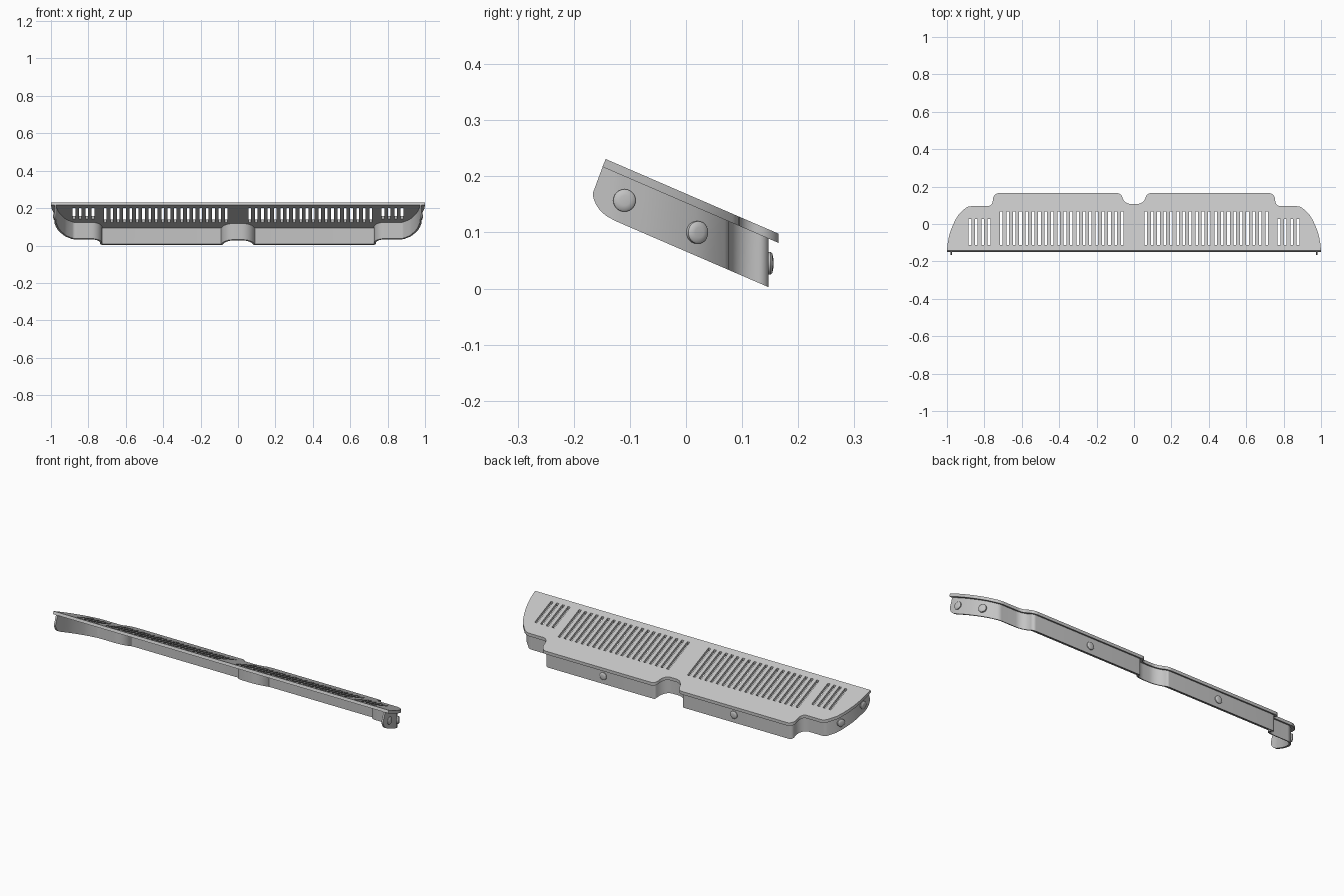
import bpy, bmesh, math
from mathutils import Vector, Matrix

cube = bpy.data.objects.get("Cube")
if cube:
    bpy.data.objects.remove(cube, do_unlink=True)

SLOPE = 0.432                      # the whole tray tilts down to the back
top_z = lambda y: 0.169 - SLOPE * y
under_z = lambda y: 0.1525 - SLOPE * y
rim_z = lambda y: 0.066 - SLOPE * y

grey = bpy.data.materials.new("metal_grey")
grey.use_nodes = True
COLOUR = (0.55, 0.55, 0.55, 1)
grey.diffuse_color = COLOUR
grey.node_tree.nodes["Principled BSDF"].inputs["Base Color"].default_value = COLOUR


def finish(bm, name):
    bmesh.ops.recalc_face_normals(bm, faces=bm.faces)
    mesh = bpy.data.meshes.new(name)
    bm.to_mesh(mesh)
    bm.free()
    mesh.materials.append(grey)
    obj = bpy.data.objects.new(name, mesh)
    bpy.context.collection.objects.link(obj)
    return obj


def activate(obj):
    bpy.ops.object.select_all(action='DESELECT')
    obj.select_set(True)
    bpy.context.view_layer.objects.active = obj


def smooth(obj):
    activate(obj)
    bpy.ops.object.shade_smooth_by_angle(angle=math.radians(35))


def fillet(corners, steps=8):
    """Round each (x, y, radius) corner of an open path with an arc."""
    pts = []
    for i, (x, y, r) in enumerate(corners):
        p = Vector((x, y))
        if r == 0:
            pts.append(p)
            continue
        a = (Vector(corners[i - 1][:2]) - p).normalized()
        b = (Vector(corners[i + 1][:2]) - p).normalized()
        half = a.angle(b) / 2
        centre = p + (a + b).normalized() * (r / math.sin(half))
        start = p + a * (r / math.tan(half)) - centre
        end = p + b * (r / math.tan(half)) - centre
        sweep = start.angle_signed(end)
        for k in range(steps + 1):
            pts.append(centre + Matrix.Rotation(-sweep * k / steps, 2) @ start)
    return pts


def inset(pts, d):
    """Shift an open path inward, away from the outer side."""
    out = []
    for i, p in enumerate(pts):
        t = (pts[min(i + 1, len(pts) - 1)] - pts[max(i - 1, 0)]).normalized()
        out.append(p - Vector((-t.y, t.x)) * d)
    return out


def mirrored(half):
    return [Vector((-p.x, p.y)) for p in reversed(half[1:])] + half


# Half outline from the centre notch round to the front corner
half = fillet([(0, 0.107, 0), (0.05, 0.107, 0.045), (0.07, 0.165, 0.03),
               (0.755, 0.165, 0.035), (0.755, 0.095, 0.03), (0.89, 0.095, 0.05),
               (0.936, 0.053, 0), (0.954, 0.024, 0), (0.968, -0.005, 0),
               (0.981, -0.037, 0), (0.99, -0.07, 0), (0.997, -0.108, 0),
               (1.0, -0.143, 0)])

# Top plate, with its front edge square to the slope
bm = bmesh.new()
outline = mirrored(half)
upper = [bm.verts.new((p.x, p.y, top_z(p.y))) for p in outline]
lower = []
for p in outline:
    y = p.y - (0.006 if p.y < -0.14 else 0)
    lower.append(bm.verts.new((p.x, y, under_z(y))))
bm.faces.new(upper)
bm.faces.new(lower[::-1])
for i in range(len(outline)):
    j = (i + 1) % len(outline)
    bm.faces.new((upper[i], lower[i], lower[j], upper[j]))
plate = finish(bm, "top_plate")

# Vent slots: long centre rows and short end rows
bm = bmesh.new()
for first, count, back in ((0.063, 20, 0.068), (0.775, 4, 0.027)):
    for i in range(count):
        for side in (-1, 1):
            front = -0.112
            place = (Matrix.Translation((side * (first + 0.034 * i), (front + back) / 2, 0.15))
                     @ Matrix.Diagonal((0.014, back - front, 1, 1)))
            bmesh.ops.create_cube(bm, size=1, matrix=place)
cutter = finish(bm, "slot_cutter")
cutter.hide_render = True
cut = plate.modifiers.new("slots", 'BOOLEAN')
cut.operation = 'DIFFERENCE'
cut.solver = 'EXACT'
cut.object = cutter
activate(plate)
bpy.ops.object.modifier_apply(modifier="slots")
bpy.data.objects.remove(cutter, do_unlink=True)
smooth(plate)

# Skirt wall under the plate, with rounded front ends
ROUND = {-0.125: 0.120, -0.14: 0.128, -0.149: 0.135, -0.154: 0.140,
         -0.160: 0.149, -0.164: 0.158, -0.166: 0.166}


def wall_path(d):
    side = [p for p in inset(half, d) if p.y > -0.12]
    return mirrored(side + [Vector((1 - d, y)) for y in ROUND])


def wall_heights(y):
    for key, z in ROUND.items():
        if abs(key - y) < 1e-5:
            return z, min(under_z(y) + 0.003, 0.216 + 2.7 * (y + 0.149))
    return rim_z(y), under_z(y) + 0.003


bm = bmesh.new()
rings = []
for o, n in zip(wall_path(0.018), wall_path(0.028)):
    (ob, ot), (nb, nt) = wall_heights(o.y), wall_heights(n.y)
    rings.append([bm.verts.new(c) for c in ((o.x, o.y, ot), (o.x, o.y, ob),
                                            (n.x, n.y, nb), (n.x, n.y, nt))])
for a, b in zip(rings, rings[1:]):
    for k in range(4):
        m = (k + 1) % 4
        bm.faces.new((a[k], a[m], b[m], b[k]))
bm.faces.new(rings[0])
bm.faces.new(rings[-1][::-1])
smooth(finish(bm, "skirt_wall"))


# Domed rivets on the back and the curved ends
def rivet(name, pos, normal):
    bm = bmesh.new()
    last = None
    for r, h in ((0.02, -0.004), (0.02, 0.004), (0.017, 0.007), (0.009, 0.0085)):
        ring = [bm.verts.new((r * math.cos(math.tau * k / 24),
                              r * math.sin(math.tau * k / 24), h)) for k in range(24)]
        if last:
            for k in range(24):
                m = (k + 1) % 24
                bm.faces.new((last[k], last[m], ring[m], ring[k]))
        else:
            bm.faces.new(ring[::-1])
        last = ring
    bm.faces.new(last)
    turn = Vector(normal).to_track_quat('Z', 'Y').to_matrix().to_4x4()
    bm.transform(Matrix.Translation(pos) @ turn)
    smooth(finish(bm, name))


for side, label in ((1, "left"), (-1, "right")):
    rivet("back_rivet_" + label, (side * 0.39, 0.147, 0.045), (0, 1, 0))
    rivet("end_front_rivet_" + label, (side * 0.979, -0.11, 0.157), (side, 0.12, 0))
    rivet("end_back_rivet_" + label, (side * 0.939, 0.02, 0.10), (side, 0.53, 0))
